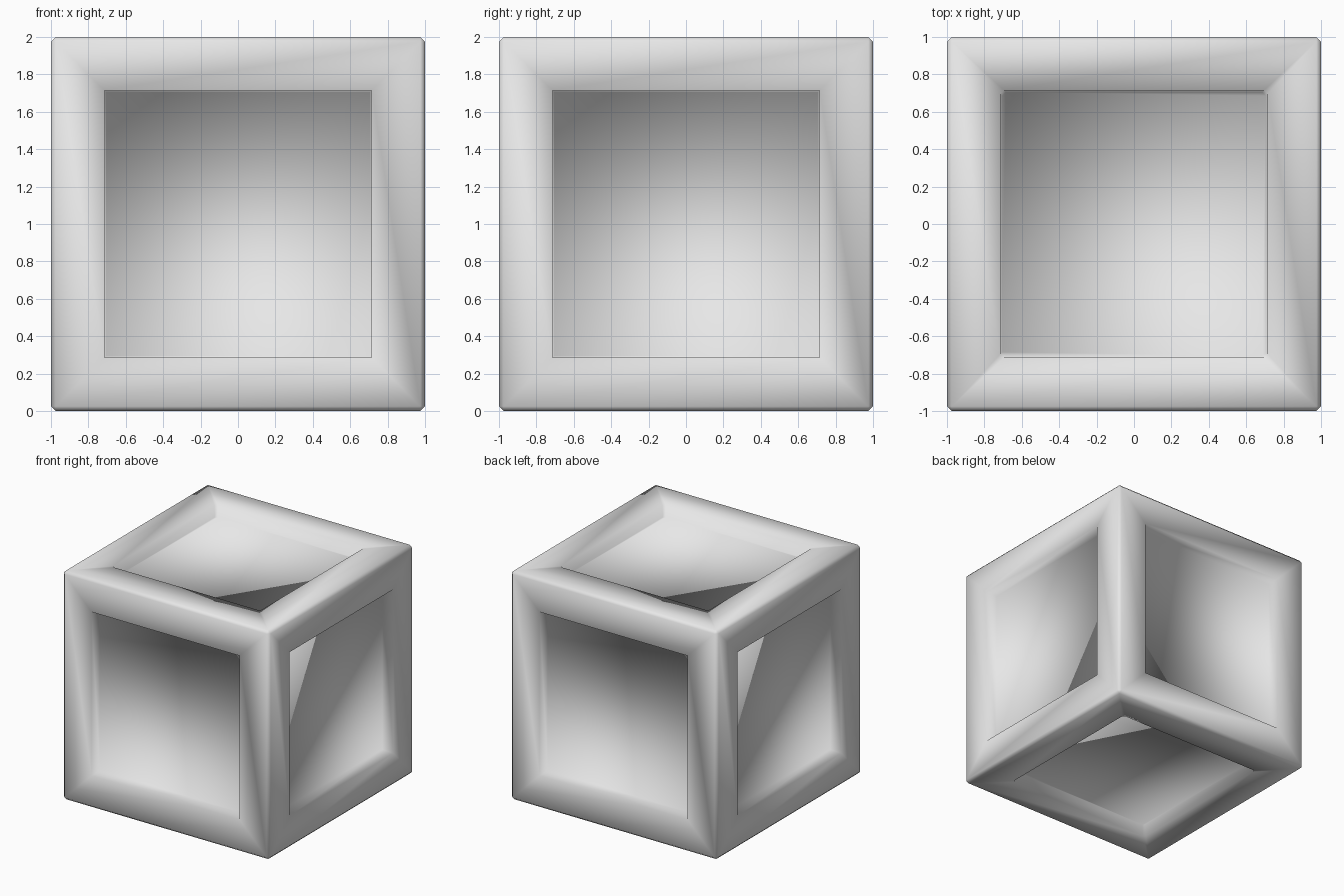
import bpy
import bmesh
from mathutils import Vector

BEVEL = 0.025        # chamfer on the outer edges
RIM = 0.715          # half width of each opening at the surface
PANEL = 0.705        # half width of each sunken panel
DEPTH = 0.1          # how far the panels are sunk
CORNER = 0.02        # corner cut on the top and bottom openings

old = bpy.data.objects.get("Cube")
if old:
    bpy.data.objects.remove(old, do_unlink=True)

# Single grey material
grey = bpy.data.materials.new("light grey")
grey.use_nodes = True
colour = (0.8, 0.8, 0.8, 1)
grey.diffuse_color = colour
grey.node_tree.nodes["Principled BSDF"].inputs["Base Color"].default_value = colour

bm = bmesh.new()


def ring(corners, centre, normal, half, sink, cut):
    """A square loop as (start, end) vertices per side; a cut splits the corners."""
    spots = [centre + (c.co - centre) * half / (1 - BEVEL) - normal * sink for c in corners]
    if not cut:
        verts = [bm.verts.new(p) for p in spots]
        return [(verts[i], verts[(i + 1) % 4]) for i in range(4)]
    sides = []
    for i in range(4):
        a, b = spots[i], spots[(i + 1) % 4]
        step = (b - a).normalized() * cut
        sides.append((bm.verts.new(a + step), bm.verts.new(b - step)))
    return sides


def sink_panel(face):
    """Replace a flat side with a mitred frame around a sunken panel."""
    normal = face.normal.copy()
    centre = face.calc_center_median()
    corners = list(reversed(face.verts))
    cut = CORNER if abs(normal.z) > 0.5 else 0
    bmesh.ops.delete(bm, geom=[face], context='FACES_ONLY')
    rim = ring(corners, centre, normal, RIM, 0, cut)
    panel = ring(corners, centre, normal, PANEL, DEPTH, cut)
    for i in range(4):
        j = (i + 1) % 4
        r0, r1 = rim[i]
        p0, p1 = panel[i]
        bm.faces.new((r0, r1, corners[j], corners[i]))    # frame bar
        bm.faces.new((p0, p1, r1, r0))                    # recess wall
        if cut:                                           # cut corner
            bm.faces.new((r1, rim[j][0], corners[j]))
            bm.faces.new((p1, panel[j][0], rim[j][0], r1))
    loop = []
    for a, b in panel:
        loop += [a, b] if cut else [a]
    bm.faces.new(list(reversed(loop)))


# Chamfered cube with a sunken panel on each of its six sides
bmesh.ops.create_cube(bm, size=2)
bmesh.ops.bevel(bm, geom=bm.edges[:], offset=BEVEL, segments=1, affect='EDGES')
bm.normal_update()
for side in [f for f in bm.faces if f.calc_area() > 1]:
    sink_panel(side)
bmesh.ops.translate(bm, verts=bm.verts, vec=Vector((0, 0, 1)))
bm.normal_update()
for f in bm.faces:
    f.smooth = True

mesh = bpy.data.meshes.new("panelled_crate")
bm.to_mesh(mesh)
bm.free()
mesh.materials.append(grey)
crate = bpy.data.objects.new("panelled_crate", mesh)
bpy.context.scene.collection.objects.link(crate)
